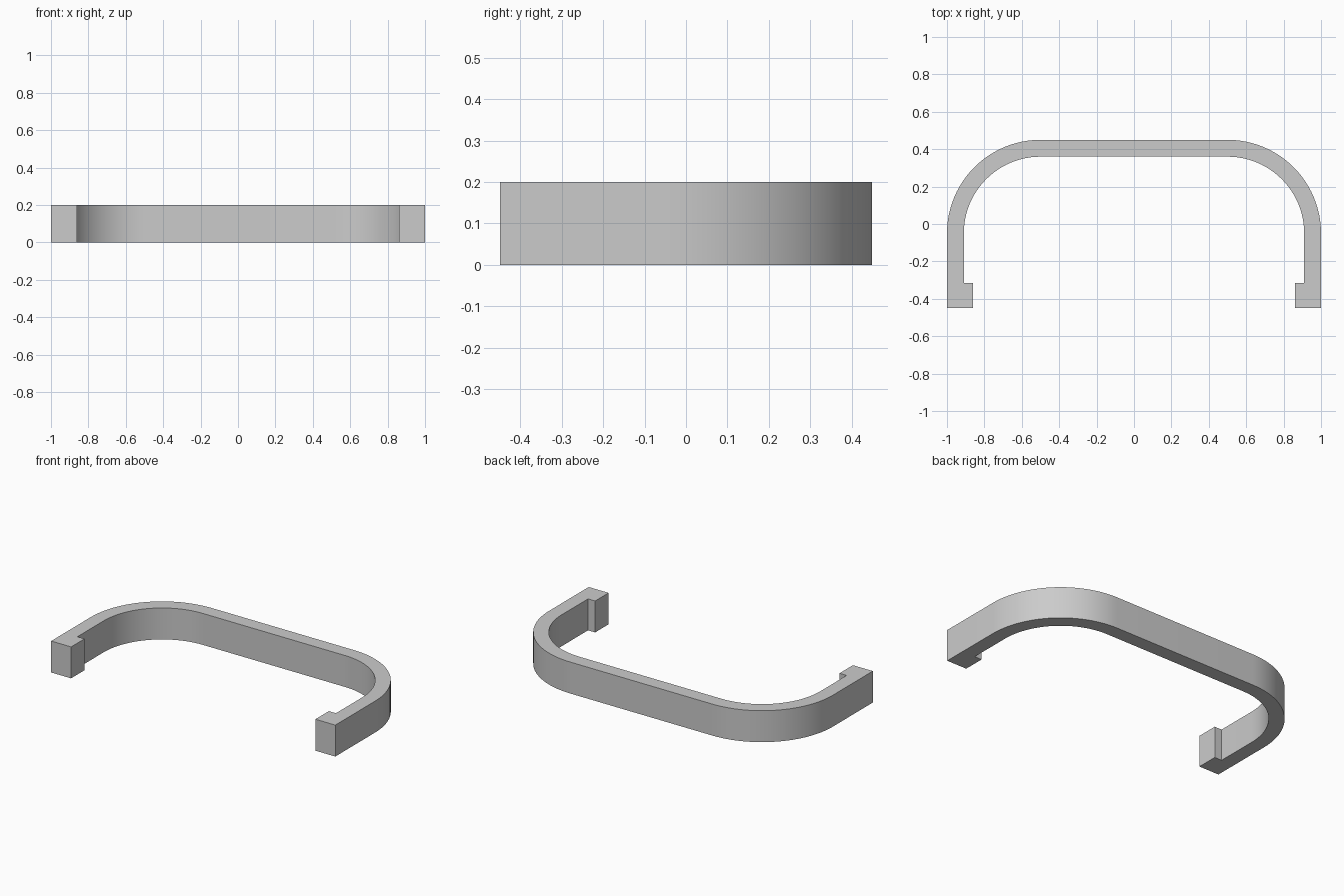
import bpy, bmesh
from math import sin, cos, pi

cube = bpy.data.objects.get("Cube")
if cube:
    bpy.data.objects.remove(cube, do_unlink=True)

HALF_W, HALF_D, HEIGHT = 1.0, 0.45, 0.2
WALL, RADIUS, STEPS = 0.09, 0.5, 24
LIP_W, LIP_D = 0.14, 0.135

grey = bpy.data.materials.new("plain grey")
grey.use_nodes = True
colour = (0.6, 0.6, 0.6, 1)
grey.diffuse_color = colour
grey.node_tree.nodes["Principled BSDF"].inputs["Base Color"].default_value = colour


def corner(radius):
    """Quarter arc on the +x side, from the arm round to the back bar."""
    cx, cy = HALF_W - RADIUS, HALF_D - RADIUS
    angles = [pi / 2 * i / STEPS for i in range(STEPS + 1)]
    return [(cx + radius * cos(a), cy + radius * sin(a)) for a in angles]


def mirrored(points):
    """Points followed by their mirror image in reverse order."""
    return points + [(-x, y) for x, y in reversed(points)]


# Outer edge, then inner edge with the inward lips at the arm ends
lip_x, lip_y = HALF_W - LIP_W, LIP_D - HALF_D
outer = mirrored([(HALF_W, -HALF_D)] + corner(RADIUS))
inner = mirrored([(lip_x, -HALF_D), (lip_x, lip_y), (HALF_W - WALL, lip_y)]
                 + corner(RADIUS - WALL))
outline = outer + inner[::-1]

# Extrude the outline upward into the bracket
bm = bmesh.new()
base = bm.faces.new([bm.verts.new((x, y, 0)) for x, y in outline])
top = bmesh.ops.extrude_face_region(bm, geom=[base], use_keep_orig=True)
bmesh.ops.translate(bm, vec=(0, 0, HEIGHT),
                    verts=[v for v in top["geom"] if isinstance(v, bmesh.types.BMVert)])
bmesh.ops.recalc_face_normals(bm, faces=bm.faces)
mesh = bpy.data.meshes.new("curved_bracket")
bm.to_mesh(mesh)
bm.free()
mesh.materials.append(grey)
bracket = bpy.data.objects.new("curved_bracket", mesh)
bpy.context.collection.objects.link(bracket)

# Smooth bends, crisp edges
bpy.ops.object.select_all(action="DESELECT")
bracket.select_set(True)
bpy.context.view_layer.objects.active = bracket
bpy.ops.object.shade_smooth_by_angle(angle=pi / 6)
